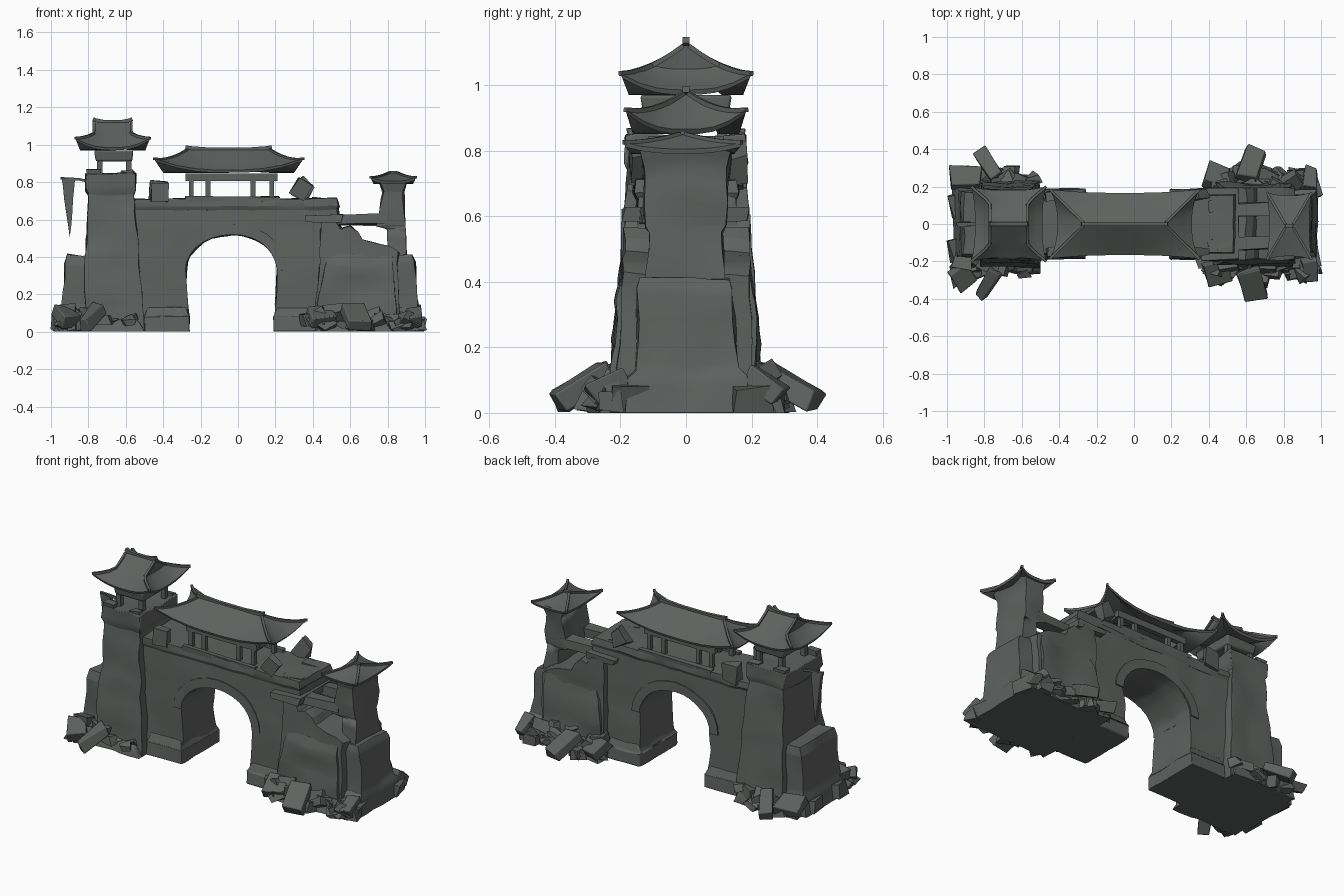
import bpy, bmesh, math, random
from mathutils import Vector, Matrix, noise

random.seed(4)
if "Cube" in bpy.data.objects:
    bpy.data.objects.remove(bpy.data.objects["Cube"])

stone = bpy.data.materials.new("dark_grey_stone")
stone.use_nodes = True
stone.diffuse_color = (0.112, 0.121, 0.114, 1)
stone.node_tree.nodes["Principled BSDF"].inputs["Base Color"].default_value = stone.diffuse_color


def finish(name, bm, angle=35, bevel=0):
    bmesh.ops.recalc_face_normals(bm, faces=bm.faces[:])
    mesh = bpy.data.meshes.new(name)
    bm.to_mesh(mesh)
    bm.free()
    mesh.materials.append(stone)
    ob = bpy.data.objects.new(name, mesh)
    bpy.context.collection.objects.link(ob)
    if bevel:
        mod = ob.modifiers.new("worn_edges", "BEVEL")
        mod.width, mod.segments, mod.limit_method = bevel, 2, "ANGLE"
    bpy.ops.object.select_all(action="DESELECT")
    ob.select_set(True)
    bpy.context.view_layer.objects.active = ob
    bpy.ops.object.shade_smooth_by_angle(angle=math.radians(angle))
    return ob


def weather(bm, amount, step=0.07):
    """Slice the solid into a grid and push its points about, keeping the foot flat."""
    for axis in range(3):
        for i in range(-15, 16):
            co, no = Vector(), Vector()
            co[axis], no[axis] = i * step + 0.01, 1
            bmesh.ops.bisect_plane(bm, geom=bm.verts[:] + bm.edges[:] + bm.faces[:],
                                   plane_co=co, plane_no=no)
    for v in bm.verts:
        push = noise.noise_vector(v.co * 8) * amount
        if v.co.z < 0.03:
            push.z = 0
        v.co += push


def loft(name, sections, rough=0.014, bevel=0.01):
    """Stack of rectangles: z, x0, x1, half depth."""
    bm = bmesh.new()
    rings = [[bm.verts.new((x, y, z)) for x, y in ((a, -d), (b, -d), (b, d), (a, d))]
             for z, a, b, d in sections]
    for lo, hi in zip(rings, rings[1:]):
        for i in range(4):
            j = (i + 1) % 4
            bm.faces.new((lo[i], lo[j], hi[j], hi[i]))
    bm.faces.new(rings[0])
    bm.faces.new(rings[-1])
    if rough:
        weather(bm, rough)
    return finish(name, bm, bevel=bevel)


def prism(name, outline, d0, d1, top, rough=0.012):
    """Front outline extruded through the depth, thinning from d0 to d1 with height."""
    bm = bmesh.new()
    face = bm.faces.new([bm.verts.new((x, -d0, z)) for x, z in outline])
    out = bmesh.ops.extrude_face_region(bm, geom=[face])
    for v in out["geom"]:
        if isinstance(v, bmesh.types.BMVert):
            v.co.y = d0
    weather(bm, rough)
    for v in bm.verts:
        v.co.y *= 1 + (d1 / d0 - 1) * min(1, v.co.z / top)
    return finish(name, bm)


def box(name, centre, size, turn=(0, 0, 0), jitter=0.0, bevel=0.0):
    bm = bmesh.new()
    bmesh.ops.create_cube(bm, size=1)
    rot = Matrix.Rotation(turn[2], 3, "Z") @ Matrix.Rotation(turn[1], 3, "Y") @ Matrix.Rotation(turn[0], 3, "X")
    for v in bm.verts:
        wobble = Vector([random.uniform(-jitter, jitter) for _ in range(3)])
        v.co = rot @ (v.co * Vector(size) + wobble) + Vector(centre)
        v.co.z = max(v.co.z, 0)
    return finish(name, bm, bevel=bevel)


def bar(name, points, radius):
    """Square bar following a path."""
    bm = bmesh.new()
    rings = []
    for i, p in enumerate(points):
        along = (points[min(i + 1, len(points) - 1)] - points[max(i - 1, 0)]).normalized()
        side = along.cross(Vector((0, 0, 1))).normalized() * radius
        up = side.cross(along).normalized() * radius
        rings.append([bm.verts.new(p + q) for q in (side + up, up - side, -side - up, side - up)])
    for lo, hi in zip(rings, rings[1:]):
        for i in range(4):
            bm.faces.new((lo[i], lo[i - 1], hi[i - 1], hi[i]))
    bm.faces.new(rings[0])
    bm.faces.new(rings[-1])
    return finish(name, bm)


def roof(name, centre, eave, ridge, height, lift, gable=1.0, horn=0.012):
    """Hipped roof with sagging slopes, upturned corners, and bars on ridge and hips."""
    n, steps = 8, 6
    place = Matrix.Translation(centre)
    corners = [(-1, -1), (1, -1), (1, 1), (-1, 1)]
    bm = bmesh.new()

    def ring(t, drop=0.0, shrink=1.0):
        hx = eave[0] + (ridge - eave[0]) * min(1, t / gable)
        hy = eave[1] + (0.008 - eave[1]) * t
        pts = []
        for k in range(4):
            a, b = Vector(corners[k]), Vector(corners[(k + 1) % 4])
            for i in range(n):
                q = a.lerp(b, i / n)
                c = abs(2 * i / n - 1) ** 3
                pull = shrink * (1 - 0.1 * (1 - c) * (1 - t))
                z = height * t ** 1.1 + lift * c * (1 - t) ** 2 - drop
                pts.append(place @ Vector((q.x * hx * pull, q.y * hy * pull, z)))
        return pts

    rows = [ring(0, 0.015, 0.6), ring(0, 0.015, 0.97)] + [ring(i / steps) for i in range(steps + 1)]
    rings = [[bm.verts.new(p) for p in row] for row in rows]
    for lo, hi in zip(rings, rings[1:]):
        for i in range(len(lo)):
            bm.faces.new((lo[i - 1], lo[i], hi[i], hi[i - 1]))
    bm.faces.new(rings[0])
    bm.faces.new(rings[-1])
    finish(name, bm, 30)
    for k in range(4):
        bar(name + "_hip", [row[k * n] for row in rows[2:]], 0.007)
    crest = [place @ Vector((x * ridge, 0, height + horn * abs(x) ** 3)) for x in (-1.05, -0.9, -0.4, 0.4, 0.9, 1.05)]
    bar(name + "_ridge", crest, 0.01)


# Gate wall with the arched passage
arch = [(-0.035 + 0.245 * math.cos(a), 0.33 + 0.19 * math.sin(a))
        for a in [math.pi * i / 14 for i in range(15)]]
foot = [(0.54, 0), (0.54, 0.6), (0.53, 0.69), (0.3, 0.7), (-0.56, 0.7), (-0.56, 0)]
prism("gate_wall", [(-0.26, 0), (-0.27, 0.12)] + arch[::-1] + [(0.2, 0.12), (0.19, 0)] + foot, 0.168, 0.147, 0.7)

# Raised surround of the arch
outer = [(-0.035 + (x + 0.035) * 1.22, 0.33 + (z - 0.33) * 1.3) for x, z in arch]
prism("arch_surround", arch + outer[::-1], 0.174, 0.157, 0.6, 0.004)
for x0, x1 in ((-0.5, -0.26), (0.19, 0.42)):
    loft("passage_plinth", [(0, x0, x1, 0.19), (0.08, x0, x1, 0.185), (0.13, x0 + 0.02, x1 - 0.02, 0.165)], 0.006)

# Wall cap and broken merlons
loft("wall_cap", [(0.65, -0.56, 0.53, 0.15), (0.67, -0.56, 0.54, 0.16), (0.71, -0.55, 0.53, 0.155)], 0.01)
box("stepped_ledge", (0.46, 0, 0.605), (0.19, 0.38, 0.035), jitter=0.008)
for s in (-1, 1):
    box("left_merlon", (-0.425, s * 0.15, 0.745), (0.09, 0.05, 0.11), (0, 0.05, 0), 0.012)
    box("right_merlon", (0.345, s * 0.15, 0.765), (0.08, 0.05, 0.1), (0, 0.5, 0), 0.015)
    box("wall_parapet", (-0.03, s * 0.14, 0.71), (0.5, 0.03, 0.025), jitter=0.004)
    box("fallen_coping", (0.46, s * 0.1, 0.69), (0.12, 0.06, 0.05), (0, 0.1, 0.2), 0.01)

# Gate pavilion
for x in (-0.25, -0.16, 0.08, 0.18):
    for y in (-0.1, 0.1):
        box("pavilion_post", (x, y, 0.77), (0.025, 0.025, 0.14))
for y in (-0.1, 0.1):
    box("pavilion_beam", (-0.035, y, 0.825), (0.49, 0.03, 0.04))
for x in (-0.26, 0.19):
    box("pavilion_end_beam", (x, 0, 0.825), (0.03, 0.2, 0.04))
roof("pavilion_roof", (-0.05, 0, 0.865), (0.4, 0.185), 0.22, 0.108, 0.06)

# Left watchtower
loft("watchtower_body", [(0, -0.84, -0.5, 0.235), (0.12, -0.82, -0.51, 0.228), (0.4, -0.815, -0.53, 0.205),
                         (0.68, -0.8, -0.55, 0.18), (0.74, -0.8, -0.56, 0.175)])
loft("watchtower_parapet", [(0.72, -0.79, -0.56, 0.17), (0.76, -0.815, -0.545, 0.185), (0.845, -0.815, -0.545, 0.185)], 0.016)
for x in (-0.77, -0.59):
    for y in (-0.155, 0.155):
        box("watchtower_merlon", (x, y, 0.84), (0.07, 0.04, 0.045), jitter=0.008)
for x in (-0.74, -0.585):
    for y in (-0.11, 0.11):
        box("watchtower_post", (x, y, 0.89), (0.03, 0.03, 0.16))
loft("watchtower_lintel", [(0.91, -0.76, -0.565, 0.13), (0.97, -0.77, -0.56, 0.14)], 0)
roof("watchtower_roof", (-0.67, 0, 0.985), (0.2, 0.2), 0.1, 0.135, 0.05, 0.45, horn=0.015)

# Left buttress, torn pennant and its pole
loft("left_buttress", [(0, -0.97, -0.78, 0.2), (0.1, -0.95, -0.78, 0.19), (0.12, -0.94, -0.78, 0.18),
                       (0.36, -0.925, -0.78, 0.175), (0.41, -0.91, -0.78, 0.165)])
prism("torn_pennant", [(-0.945, 0.82), (-0.9, 0.51), (-0.885, 0.64), (-0.87, 0.81)], 0.012, 0.012, 1, 0.006)
bar("pennant_pole", [Vector((-0.95, 0, 0.82)), Vector((-0.85, 0, 0.815)), Vector((-0.78, 0, 0.8))], 0.007)

# Ruined right wall with a thicker lower course
prism("ruined_wall", [(0.42, 0), (0.86, 0), (0.86, 0.42), (0.81, 0.45), (0.74, 0.47), (0.66, 0.49),
                      (0.64, 0.53), (0.6, 0.56), (0.55, 0.55), (0.52, 0.6), (0.44, 0.6)], 0.21, 0.185, 0.6, 0.018)
loft("ruined_lower_course", [(0, 0.43, 0.85, 0.228), (0.2, 0.44, 0.84, 0.215), (0.34, 0.46, 0.84, 0.21),
                             (0.42, 0.5, 0.83, 0.19)], 0.024)
loft("right_buttress", [(0, 0.78, 0.985, 0.19), (0.11, 0.78, 0.97, 0.18), (0.13, 0.8, 0.96, 0.155),
                        (0.38, 0.8, 0.945, 0.145), (0.41, 0.8, 0.93, 0.135)])
loft("ruined_turret", [(0.38, 0.8, 0.9, 0.125), (0.55, 0.8, 0.89, 0.11), (0.57, 0.74, 0.89, 0.12),
                       (0.66, 0.755, 0.89, 0.125), (0.75, 0.78, 0.88, 0.13), (0.81, 0.755, 0.9, 0.14)])
roof("turret_roof", (0.83, -0.01, 0.805), (0.12, 0.18), 0.02, 0.045, 0.02, horn=0)
for y in (-0.1, 0.08):
    box("broken_beam", (0.65, y, 0.6), (0.26, 0.07, 0.055), (0, 0, 0.05), 0.008)

# Banked debris, fallen slabs and rubble on both sides
loft("left_debris_bank", [(0, -0.94, -0.5, 0.265), (0.05, -0.92, -0.53, 0.25), (0.09, -0.86, -0.56, 0.21)], 0.03)
loft("right_debris_bank", [(0, 0.42, 0.95, 0.27), (0.05, 0.45, 0.93, 0.255), (0.1, 0.5, 0.88, 0.225)], 0.03)
for s in (-1, 1):
    left = (-0.92, 0.28, 0.11, 0.6) if s < 0 else (-0.9, 0.25, 0.16, 0)
    slabs = [(0.63, 0.32, 0.11, 0.3), (0.44, 0.25, 0.12, 0.3), (0.94, 0.24, 0.08, 0.1), left, (-0.78, 0.32, 0.07, -0.6)]
    for x, y, w, turn in slabs:
        box("fallen_slab", (x, s * y, 0.08), (w, 0.12 if y < 0.3 else 0.18, 0.065), (-s * 0.5, 0, -s * turn), 0.012, 0.006)
for x0, x1, count in ((-0.93, -0.52, 15), (0.38, 0.95, 26)):
    for s in (-1, 1):
        for i in range(count):
            size = random.uniform(0.035, 0.08)
            out = random.uniform(0.2, 0.28)
            box("rubble", (random.uniform(x0, x1), s * out, max(size * 0.4, (0.3 - out) * random.uniform(0.4, 1.5))),
                (size * 1.4, size, size * 0.8), [random.uniform(-0.6, 0.6) for _ in range(3)], 0.012)
for x, y in ((0.94, -0.17), (0.95, 0.2), (-0.95, -0.14), (-0.95, 0.1)):
    box("end_rubble", (x, y, 0.045), (0.07, 0.12, 0.08), (0.1, 0.2, 0.2), 0.01)
